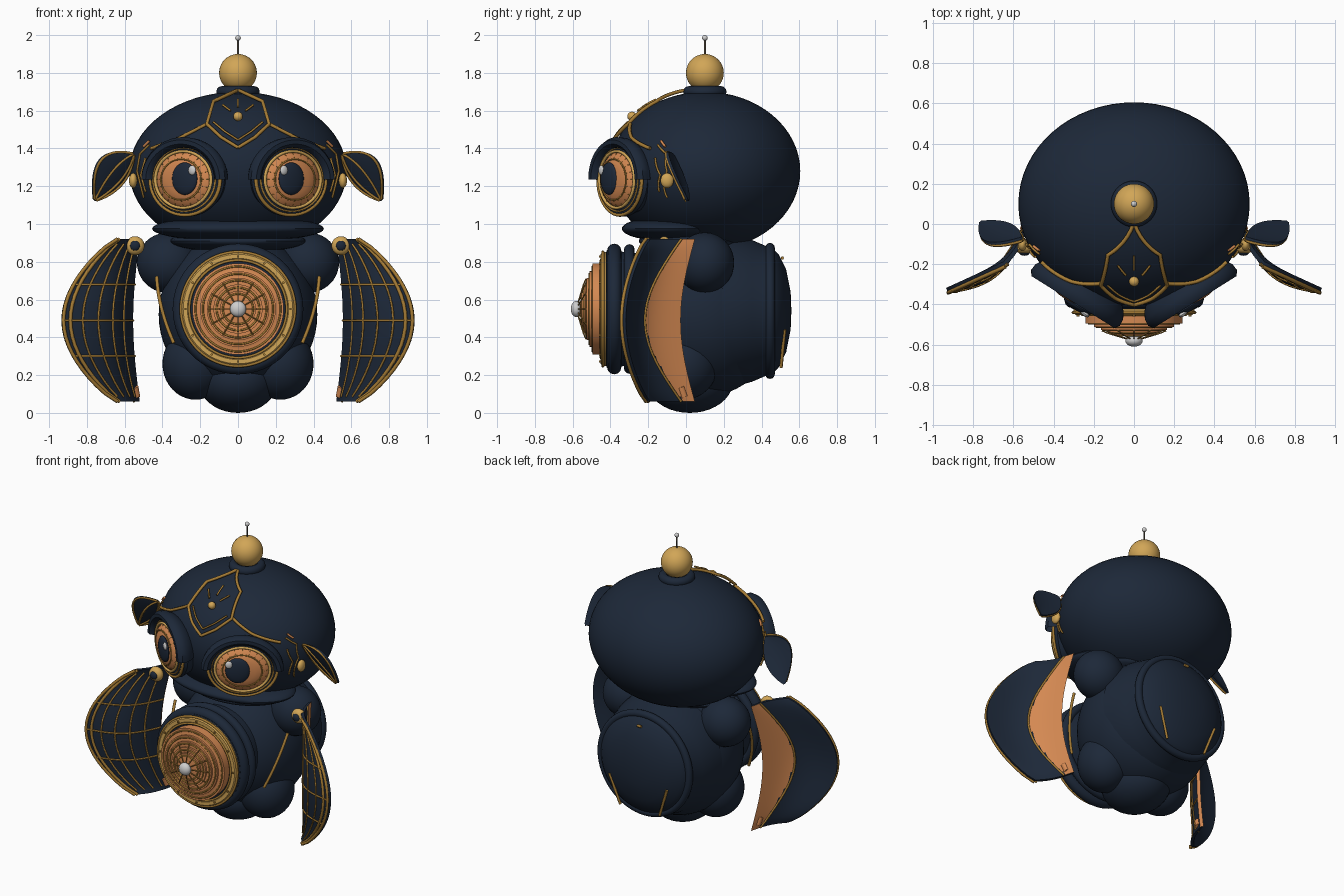
import bpy, bmesh, math
from math import sin, cos, pi, sqrt
from mathutils import Vector, Matrix

cube = bpy.data.objects.get("Cube")
if cube:
    bpy.data.objects.remove(cube)


def material(name, rgb):
    m = bpy.data.materials.new(name)
    m.use_nodes = True
    m.diffuse_color = (*rgb, 1)
    m.node_tree.nodes["Principled BSDF"].inputs["Base Color"].default_value = (*rgb, 1)
    return m


navy = material("navy", (0.012, 0.021, 0.04))
gold = material("gold", (0.64, 0.38, 0.095))
bronze = material("dark_gold", (0.38, 0.2, 0.035))
copper = material("copper", (0.66, 0.25, 0.085))
silver = material("silver", (0.62, 0.62, 0.62))
steel = material("dark_steel", (0.09, 0.07, 0.05))


def finish(name, bm, mats, matrix=Matrix()):
    bmesh.ops.recalc_face_normals(bm, faces=bm.faces)
    mesh = bpy.data.meshes.new(name)
    bm.to_mesh(mesh)
    bm.free()
    mesh.transform(matrix)
    if matrix.determinant() < 0:
        mesh.flip_normals()
    for m in mats:
        mesh.materials.append(m)
    mesh.shade_smooth()
    mesh.set_sharp_from_angle(angle=math.radians(40))
    ob = bpy.data.objects.new(name, mesh)
    bpy.context.collection.objects.link(ob)


def ball(name, loc, radii, mat, matrix=Matrix(), seg=40):
    bm = bmesh.new()
    bmesh.ops.create_uvsphere(bm, u_segments=seg, v_segments=seg // 2, radius=1)
    local = Matrix.Translation(loc) @ Matrix.Diagonal((*radii, 1))
    finish(name, bm, [mat], matrix @ local)


def revolve(name, profile, mat, matrix=Matrix(), arc=2 * pi, steps=64):
    """Spin (radius, height) points round the local z axis."""
    bm = bmesh.new()
    verts = [bm.verts.new((r, 0, h)) for r, h in profile]
    edges = [bm.edges.new(pair) for pair in zip(verts, verts[1:])]
    bmesh.ops.spin(bm, geom=verts + edges, axis=(0, 0, 1), cent=(0, 0, 0),
                   angle=arc, steps=steps)
    bmesh.ops.remove_doubles(bm, verts=bm.verts, dist=1e-5)
    finish(name, bm, [mat], matrix)


def ring(name, R, h, r, mat, matrix=Matrix()):
    pts = [(R + r * cos(a * pi / 6), h + r * sin(a * pi / 6)) for a in range(13)]
    revolve(name, pts, mat, matrix)


def tube(name, paths, r, mat, matrix=Matrix()):
    """Several round wires in one mesh."""
    curve = bpy.data.curves.new(name, "CURVE")
    curve.dimensions = "3D"
    curve.bevel_depth = r
    curve.bevel_resolution = 1
    curve.use_fill_caps = True
    for path in paths:
        sp = curve.splines.new("POLY")
        sp.points.add(len(path) - 1)
        for p, co in zip(sp.points, path):
            p.co = (*(matrix @ Vector(co)), 1)
    temp = bpy.data.objects.new(name + "_wire", curve)
    mesh = bpy.data.meshes.new_from_object(temp)
    bpy.data.objects.remove(temp)
    mesh.name = name
    mesh.materials.clear()
    mesh.materials.append(mat)
    mesh.shade_smooth()
    ob = bpy.data.objects.new(name, mesh)
    bpy.context.collection.objects.link(ob)


def shell(name, point, back, lining, n=28, rows=32):
    """Curved plate: navy front, copper on the back where u < lining(v)."""
    bm = bmesh.new()
    us = [i / n for i in range(n + 1)]
    loops = []
    for j in range(rows + 1):
        v = j / rows
        front = [point(u, v) for u in us]
        rear = [point(u, v) + back for u in reversed(us)]
        loops.append([bm.verts.new(p) for p in front + rear])
    count = len(loops[0])
    for j, (lo, hi) in enumerate(zip(loops, loops[1:])):
        for i in range(count):
            k = (i + 1) % count
            f = bm.faces.new((lo[i], lo[k], hi[k], hi[i]))
            f.material_index = int(i > n and us[count - 1 - i] < lining(j / rows))
    bm.faces.new(loops[0])
    bm.faces.new(loops[-1])
    finish(name, bm, [navy, copper])


def facing(x, y, z, turn=0.0, stretch=1.0):
    """Frame whose z axis points to the front, turned towards +x."""
    cols = Matrix(((cos(turn), 0, sin(turn)), (sin(turn), 0, -cos(turn)), (0, 1, 0)))
    return Matrix.Translation((x, y, z)) @ cols.to_4x4() @ Matrix.Diagonal((stretch, 1, 1, 1))


# Head, chin, body and legs
HEAD, RADII = Vector((0, 0.1, 1.28)), Vector((0.575, 0.505, 0.42))
ball("head", HEAD, RADII, navy, seg=64)
ball("chin", (0, -0.07, 0.975), (0.455, 0.27, 0.068), navy)
ball("neck", (0, 0.02, 0.91), (0.36, 0.27, 0.06), navy)
ball("body", (0, 0.09, 0.52), (0.42, 0.41, 0.435), navy, seg=56)
ball("tail_base", (0, 0.02, 0.17), (0.21, 0.23, 0.17), navy)
for s, side in ((1, "left"), (-1, "right")):
    ball(side + "_leg", (s * 0.225, -0.01, 0.26), (0.175, 0.18, 0.19), navy)
    ball(side + "_shoulder", (s * 0.37, 0.1, 0.795), (0.165, 0.155, 0.16), navy)

# Back cover
back_frame = facing(0, 0.42, 0.54, pi)
revolve("back_cover", [(0.41, -0.23), (0.4, -0.16), (0.375, -0.07), (0.345, 0.0), (0.34, 0.03), (0.3, 0.07),
                       (0.22, 0.11), (0.1, 0.134), (0, 0.138)], navy, back_frame)
ring("back_cover_rim", 0.335, 0.025, 0.025, navy, back_frame)
tube("back_cover_trim", [[(s * (0.15 + 0.07 * t), -0.3 + 0.2 * t, 0.083 + 0.02 * t) for t in (0, 0.5, 1)]
                         for s in (1, -1)] + [[(-0.015, 0.28, 0.09), (0.015, 0.28, 0.09)]], 0.009, bronze, back_frame)

# Topknot and antenna
ring("topknot_collar", 0.085, 1.7, 0.03, navy, Matrix.Translation((0, 0.1, 0)))
ball("topknot", (0, 0.1, 1.8), (0.1, 0.1, 0.1), gold)
tube("antenna", [[(0, 0.1, 1.88), (0, 0.1, 1.98)]], 0.006, steel)
ball("antenna_tip", (0, 0.1, 1.985), (0.015,) * 3, silver, seg=16)

# Belly dial
dial = facing(0, -0.28, 0.55)
revolve("dial_housing", [(0.29, -0.1), (0.31, 0.14), (0.24, 0.16), (0, 0.16)], navy, dial)
ring("dial_rear_rim", 0.315, 0.02, 0.028, navy, dial)
ring("dial_front_rim", 0.308, 0.1, 0.038, navy, dial)
revolve("dial_bezel", [(0.302, 0.14), (0.302, 0.16), (0.29, 0.172), (0.268, 0.172), (0.256, 0.16), (0.256, 0.14)],
        gold, dial)
ring("dial_bezel_lip", 0.302, 0.16, 0.008, bronze, dial)
ring("dial_inner_lip", 0.258, 0.17, 0.007, bronze, dial)
steps = [(0.242, 0.15)]
for r, h in ((0.242, 0.215), (0.2, 0.232), (0.165, 0.247), (0.13, 0.26), (0.095, 0.272)):
    steps += [(r, h - 0.013), (r, h), (r - 0.03, h)]
revolve("dial_face", steps + [(0, 0.288)], copper, dial)
for k, (r, h) in enumerate(((0.225, 0.215), (0.186, 0.232), (0.151, 0.247), (0.113, 0.261), (0.08, 0.273))):
    ring("dial_wire_%d" % k, r, h, 0.005, bronze, dial)
spokes, rivets = [], []
for k in range(12):
    a = k * pi / 6
    spokes.append([(r * cos(a), r * sin(a), h) for r, h in ((0.04, 0.29), (0.13, 0.263), (0.16, 0.25))])
    rivets.append([(0.278 * cos(a), 0.278 * sin(a), h) for h in (0.165, 0.18)])
tube("dial_spokes", spokes, 0.0035, bronze, dial)
tube("dial_rivets", rivets, 0.007, bronze, dial)
ball("dial_hub", (0, 0, 0.3), (0.043, 0.043, 0.03), silver, dial, 24)


# Ornaments that follow the head surface
def on_head(points, lift=1.012, n=8):
    path = []
    for (x0, z0), (x1, z1) in zip(points, points[1:]):
        for i in range(n + 1):
            x, z = x0 + (x1 - x0) * i / n, z0 + (z1 - z0) * i / n
            inside = 1 - (x / RADII.x / lift) ** 2 - ((z - HEAD.z) / RADII.z / lift) ** 2
            path.append((x, HEAD.y - RADII.y * lift * sqrt(max(inside, 0)), z))
    return path


crest, inner, dashes = [], [], []
for s in (1, -1):
    crest.append(on_head([(0, 1.71), (s * 0.13, 1.65), (s * 0.165, 1.53), (s * 0.09, 1.46), (0, 1.405)], 1.04))
    crest.append(on_head([(s * 0.165, 1.53), (s * 0.31, 1.455), (s * 0.46, 1.40)], 1.025))
    inner.append(on_head([(s * 0.13, 1.54), (s * 0.07, 1.49), (0, 1.445)], 1.04))
    inner.append(on_head([(s * 0.04, 1.6), (s * 0.08, 1.63)], 1.04))
    inner.append(on_head([(s * 0.47, 1.42), (s * 0.52, 1.37), (s * 0.535, 1.28), (s * 0.5, 1.14)]))
    inner.append(on_head([(s * 0.49, 1.35), (s * 0.515, 1.26), (s * 0.49, 1.17)]))
    dashes.append(on_head([(s * 0.47, 1.44), (s * 0.5, 1.41)]))
inner.append(on_head([(0, 1.62), (0, 1.66)], 1.04))
tube("forehead_crest", crest, 0.01, bronze)
tube("head_filigree", inner, 0.006, bronze)
tube("temple_dashes", dashes, 0.007, copper)
ball("crest_stud", on_head([(0, 1.57), (0, 1.57)], 1.03)[0], (0.025,) * 3, gold, seg=16)


def bezier(a, b, c, t):
    return Vector(a) * (1 - t) ** 2 + Vector(b) * 2 * t * (1 - t) + Vector(c) * t * t


grid = [i / 20 for i in range(21)]
for s, side in ((1, "left"), (-1, "right")):
    # Eye with hooded lid
    eye = facing(s * 0.28, -0.35, 1.235, s * 0.56, 1.16)
    revolve(side + "_eye_socket", [(0.16, -0.12), (0.195, -0.03), (0.18, 0.005), (0.155, 0.01), (0, 0.005)], navy, eye)
    ring(side + "_eye_trim", 0.188, 0.0, 0.009, bronze, eye)
    ring(side + "_eye_inner_trim", 0.168, 0.01, 0.005, bronze, eye)
    ring(side + "_iris_rim", 0.15, 0.02, 0.008, gold, eye)
    revolve(side + "_iris", [(0.147, 0.01), (0.125, 0.034), (0.07, 0.05), (0, 0.055)], copper, eye)
    ring(side + "_iris_wire", 0.108, 0.041, 0.004, bronze, eye)
    tube(side + "_iris_spokes", [[(r * cos(k * pi / 10), r * sin(k * pi / 10), h)
         for r, h in ((0.108, 0.041), (0.143, 0.018))] for k in range(20)], 0.0025, bronze, eye)
    ball(side + "_pupil", (-s * 0.025, 0.005, 0.05), (0.067, 0.086, 0.022), navy, eye, 28)
    ball(side + "_eye_glint", (-s * 0.072, 0.05, 0.064), (0.02, 0.026, 0.011), silver, eye, 16)
    revolve(side + "_eyelid", [(0.18, -0.08), (0.205, -0.05), (0.222, -0.015), (0.225, 0.02), (0.21, 0.045),
                               (0.188, 0.045), (0.17, 0.025), (0.165, -0.02), (0.18, -0.08)], navy, eye, pi, 32)

    # Wing-like arm
    def wing(u, v, lift=0.0):
        b, z = max(sin(pi * v), 0), 0.06 + 0.86 * v
        a = Vector((0.52 + 0.035 * b, 0.025 - 0.075 * b, z))
        c = Vector((0.64 + 0.285 * b ** 0.8, -0.21 - 0.13 * b ** 0.8, z))
        p = a.lerp(c, u) + Vector((-0.6, -0.8, 0)) * (0.08 * sin(pi * u) * (0.3 + 0.7 * b) + lift)
        return Vector((s * p.x, p.y, p.z))

    def lining(v):
        return 0.25 + 0.19 * max(sin(pi * v), 0)

    rear = Vector((s * 0.01, 0.022, 0))
    shell(side + "_wing", wing, rear, lining)
    ribs = [[wing(u, 0.03 + 0.94 * v, 0.002) for v in grid] for u in (0.22, 0.42, 0.62, 0.8)]
    ribs += [[wing(u, v, 0.002) for u in grid] for v in (0.28, 0.5, 0.72)]
    tube(side + "_wing_ribs", ribs, 0.006, bronze)
    edges = [[wing(u, v, 0.002) for v in grid] for u in (0.93, 1)]
    tube(side + "_wing_edge", edges, 0.01, bronze)
    tube(side + "_wing_lining_trim", [[wing(lining(v), v) + rear for v in grid]], 0.007, bronze)
    tube(side + "_wing_tip", [[wing(0.1, v, -0.005) for v in (0.03, 0.06, 0.09)]], 0.022, copper)
    clasp = facing(s * 0.545, -0.115, 0.885)
    ball(side + "_clasp", (0, 0, 0), (0.05, 0.05, 0.035), gold, clasp, 24)
    ball(side + "_clasp_cap", (0, 0, 0.028), (0.027, 0.027, 0.015), navy, clasp, 16)

    # Ear fin
    def fin(u, v, lift=0.0):
        v = 0.02 + 0.96 * v
        low = bezier((0.55, -0.08, 1.37), (0.57, 0.02, 1.18), (0.76, 0.0, 1.12), v)
        top = bezier((0.55, -0.08, 1.37), (0.8, -0.16, 1.44), (0.76, 0.0, 1.12), v)
        p = low.lerp(top, u) + Vector((-0.5, -0.7, 0.3)) * (0.02 * sin(pi * u) * sin(pi * v) + lift)
        return Vector((s * p.x, p.y, p.z))

    shell(side + "_ear", fin, Vector((s * 0.008, 0.016, 0)), lambda v: 0, 14, 24)
    tube(side + "_ear_trim", [[fin(u, v, 0.003) for v in grid] for u in (0, 0.12, 0.5, 0.97)], 0.007, bronze)
    ball(side + "_ear_stud", (s * 0.555, -0.1, 1.23), (0.022, 0.035, 0.04), gold, seg=20)

    # Side trim on the body
    tube(side + "_body_trim", [[bezier((s * 0.43, -0.07, 0.72), (s * 0.42, -0.16, 0.55),
                                       (s * 0.34, -0.2, 0.37), t) for t in grid]], 0.01, bronze)
